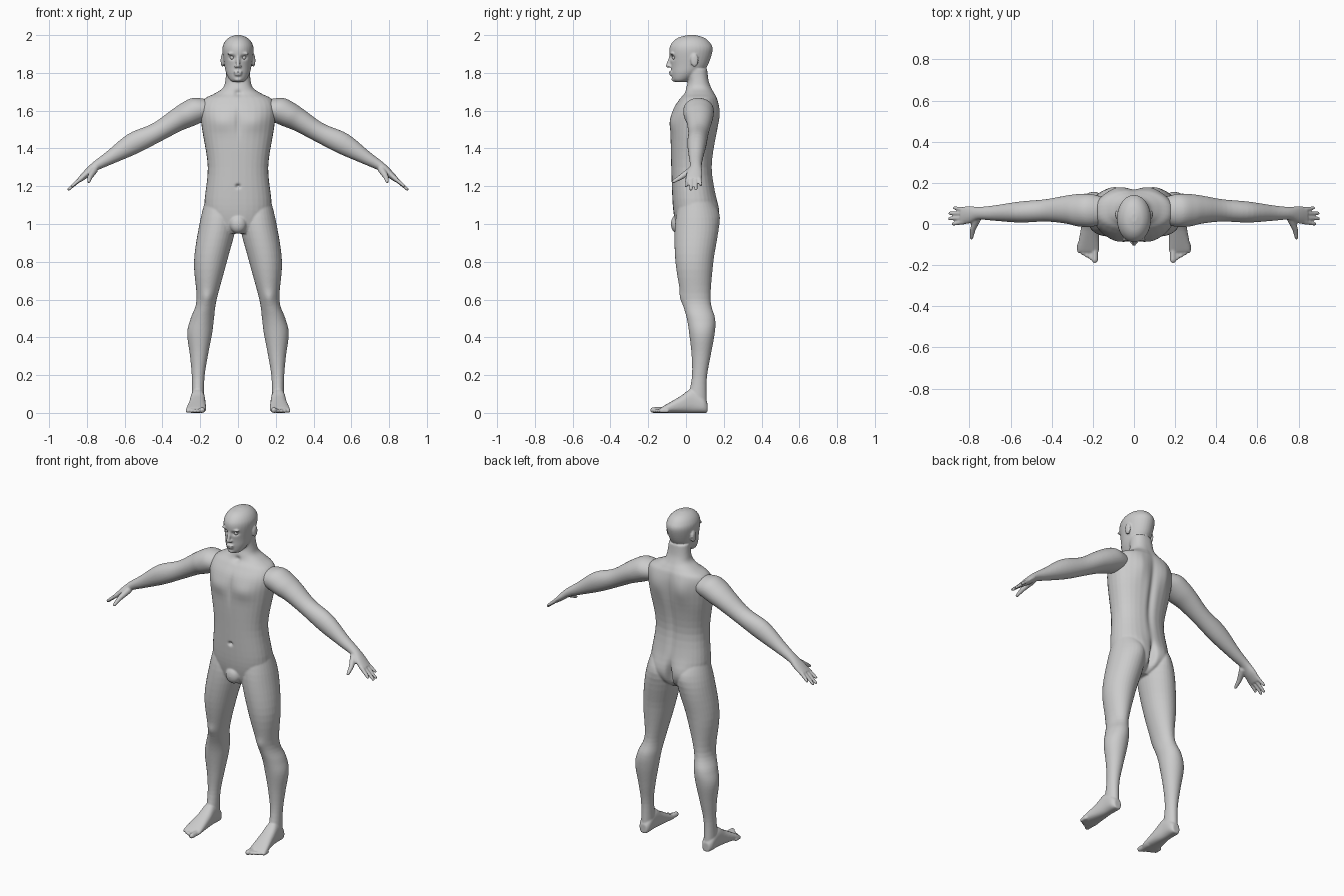
import bpy
import bmesh
import math
from mathutils import Vector, Matrix

cube = bpy.data.objects.get("Cube")
if cube:
    bpy.data.objects.remove(cube, do_unlink=True)

RIGHTWARD, BACKWARD, UPWARD = Matrix.Identity(3)
SIDES = {"left": 1, "right": -1}

grey = bpy.data.materials.new("matte grey")
grey.use_nodes = True
tone = (0.6, 0.6, 0.6, 1)
grey.diffuse_color = tone
grey.node_tree.nodes["Principled BSDF"].inputs["Base Color"].default_value = tone


def smooth_rows(rows, steps=5):
    """Interpolate between section rows with a smooth spline."""
    result = []
    last = len(rows) - 1
    for i in range(last):
        before, start = rows[max(i - 1, 0)], rows[i]
        end, after = rows[i + 1], rows[min(i + 2, last)]
        for step in range(steps):
            t = step / steps
            result.append([
                b + t * ((c - a) + t * ((2 * a - 5 * b + 4 * c - d)
                                        + t * (3 * (b - c) + d - a))) / 2
                for a, b, c, d in zip(before, start, end, after)])
    return result + [rows[-1]]


def rounded(value, power):
    return math.copysign(abs(value) ** (2 / power), value)


def loft(bm, rows, u, v, power=2, sides=32):
    """Skin rows of (x, y, z, half size along u, half size along v)."""
    rings = []
    for *centre, wide, deep in smooth_rows(rows):
        ring = []
        for k in range(sides):
            angle = math.tau * k / sides
            offset = u * wide * rounded(math.cos(angle), power)
            offset += v * deep * rounded(math.sin(angle), power)
            ring.append(bm.verts.new(Vector(centre) + offset))
        rings.append(ring)
    for lower, upper in zip(rings, rings[1:]):
        for k in range(sides):
            bm.faces.new((lower[k - 1], lower[k], upper[k], upper[k - 1]))
    bm.faces.new(reversed(rings[0]))
    bm.faces.new(rings[-1])


def stack(bm, rows, power=2):
    """Loft upright from rows of (z, x, half width, front y, back y)."""
    loft(bm, [(x, (front + back) / 2, z, width, (back - front) / 2)
              for z, x, width, front, back in rows], RIGHTWARD, BACKWARD, power)


def blob(bm, centre, size):
    place = Matrix.Translation(centre) @ Matrix.Diagonal((*size, 1))
    bmesh.ops.create_icosphere(bm, subdivisions=3, radius=1, matrix=place)


def digit(bm, start, end, root, tip, beads=16):
    """Tapered finger or toe with a rounded end."""
    for i in range(beads):
        t = i / (beads - 1)
        radius = root + (tip - root) * t
        blob(bm, Vector(start).lerp(Vector(end), t), [radius] * 3)


def finish(bm, name, voxel):
    """Fuse the overlapping shapes into one smooth skin."""
    bmesh.ops.recalc_face_normals(bm, faces=bm.faces)
    mesh = bpy.data.meshes.new(name)
    bm.to_mesh(mesh)
    bm.free()
    obj = bpy.data.objects.new(name, mesh)
    bpy.context.collection.objects.link(obj)
    fuse = obj.modifiers.new("fuse", "REMESH")
    fuse.mode = "VOXEL"
    fuse.voxel_size = voxel
    soften = obj.modifiers.new("soften", "SMOOTH")
    soften.iterations = 4
    graph = bpy.context.evaluated_depsgraph_get()
    fused = bpy.data.meshes.new_from_object(obj.evaluated_get(graph))
    obj.modifiers.clear()
    obj.data = fused
    fused.materials.clear()
    fused.materials.append(grey)
    fused.shade_smooth()
    return fused


def press(mesh, centre, size, push):
    """Move the skin softly along y around a spot and its mirror image."""
    for vert in mesh.vertices:
        spot = Vector((abs(vert.co.x), vert.co.y, vert.co.z)) - Vector(centre)
        if abs(spot.z) < 3 * size[-1]:
            distance = sum((s / r) ** 2 for s, r in zip(spot, size))
            vert.co.y += push * math.exp(-distance)


def mirrored_copy(bm):
    """Add the reflection of everything built so far."""
    copy = bmesh.ops.duplicate(bm, geom=bm.verts[:] + bm.edges[:] + bm.faces[:])
    verts = [item for item in copy["geom"] if isinstance(item, bmesh.types.BMVert)]
    bmesh.ops.scale(bm, vec=(-1, 1, 1), verts=verts)


body = bmesh.new()

# Legs
stack(body, [
    (1.14, .1, .07, -.03, .13), (1, .107, .097, -.058, .172), (.8, .146, .087, -.056, .145),
    (.6, .166, .053, -.022, .13), (.5, .189, .062, .004, .154), (.42, .203, .066, .017, .152),
    (.3, .207, .047, .03, .13), (.18, .211, .033, .03, .11), (.04, .212, .034, 0, .11)])

# Feet, with toes that step outward and back from the big toe
loft(body, [(x, y, tall / 2, wide, tall / 2) for x, y, wide, tall in (
    (.211, .113, .022, .055), (.212, .09, .035, .085), (.213, .03, .038, .125),
    (.215, -.03, .044, .088), (.222, -.12, .053, .036), (.22, -.137, .045, .025))],
    RIGHTWARD, UPWARD, 2.5)
for toe in range(5):
    x, radius = .19 + .019 * toe, .011 if toe else .015
    digit(body, (x, -.1, radius), (x, -.175 + .011 * toe, radius), radius, radius)

# Brows, nostrils and ears
blob(body, (.032, -.073, 1.902), (.026, .012, .007))
blob(body, (.012, -.087, 1.834), (.009, .009, .007))
blob(body, (.083, .045, 1.866), (.009, .021, .035))
mirrored_copy(body)

# Torso and neck
stack(body, [
    (.95, 0, .06, -.04, .1), (1, 0, .15, -.055, .155), (1.1, 0, .178, -.07, .165),
    (1.3, 0, .16, -.078, .138), (1.5, 0, .19, -.082, .165), (1.6, 0, .2, -.07, .172),
    (1.66, 0, .18, -.035, .165), (1.69, 0, .125, -.01, .152), (1.72, 0, .08, 0, .135),
    (1.76, 0, .067, .01, .12), (1.82, 0, .062, 0, .112)], 2.3)
blob(body, (0, -.045, 1), (.045, .035, .05))

# Head, nose, lips and chin
stack(body, [
    (1.752, 0, .03, -.06, 0), (1.766, 0, .046, -.072, .03), (1.8, 0, .063, -.078, .08),
    (1.84, 0, .072, -.08, .115), (1.92, 0, .083, -.089, .141), (1.96, 0, .073, -.074, .127),
    (1.987, 0, .048, -.04, .095), (2, 0, .015, .01, .05)])
digit(body, (0, -.082, 1.885), (0, -.096, 1.838), .008, .011)
blob(body, (0, -.08, 1.804), (.024, .011, .006))
blob(body, (0, -.078, 1.791), (.02, .011, .007))
blob(body, (0, -.064, 1.766), (.022, .013, .012))

# Muscle, bone and eye socket relief
skin = finish(body, "body", .005)
chest, shoulder_blade, buttock = (.09, -.08, 1.54), (.085, .165, 1.58), (.08, .16, 1.06)
press(skin, chest, (.07, .06, .05), -.012)
press(skin, shoulder_blade, (.05, .06, .08), .013)
press(skin, buttock, (.06, .06, .065), .016)
breastbone, navel, throat = (0, -.08, 1.54), (0, -.075, 1.2), (0, 0, 1.69)
press(skin, breastbone, (.014, .05, .08), .007)
press(skin, navel, (.012, .03, .01), .016)
press(skin, throat, (.018, .04, .016), .012)
spine, cleft = (0, .165, 1.4), (0, .16, 1.03)
press(skin, spine, (.02, .06, .22), -.014)
press(skin, cleft, (.016, .09, .07), -.035)
kneecap, eye_socket = (.165, -.025, .61), (.032, -.08, 1.881)
press(skin, kneecap, (.03, .03, .035), -.008)
press(skin, eye_socket, (.018, .03, .011), .014)

for label, side in SIDES.items():
    # Eyes
    eye = bmesh.new()
    blob(eye, (side * .031, -.062, 1.881), [.012] * 3)
    finish(eye, label + "_eye", .003)

    # Arms, wrists and palms
    arm = bmesh.new()
    loft(arm, [
        (.15, .065, 1.612, .065, .058), (.21, .066, 1.605, .08, .07),
        (.27, .067, 1.578, .079, .068), (.33, .07, 1.546, .068, .06),
        (.43, .066, 1.485, .054, .052), (.555, .058, 1.426, .051, .057),
        (.68, .053, 1.35, .037, .036), (.755, .052, 1.306, .031, .025),
        (.8, .045, 1.268, .042, .021), (.84, .04, 1.233, .042, .014)],
        BACKWARD, Vector((.47, 0, .88)))

    # Fingers fan out along an arc, longest in the middle
    for finger in range(4):
        short = (finger - 1.4) ** 2 / 100
        digit(arm, (.825, .01 + .02 * finger, 1.246),
              (.898 - short, .026 * finger, 1.182 + short), .012, .0085)

    # Thumbs
    knuckle = (.783, -.025, 1.25)
    digit(arm, (.762, .028, 1.285), knuckle, .02, .014)
    digit(arm, knuckle, (.79, -.067, 1.224), .014, .009)
    bmesh.ops.scale(arm, vec=(side, 1, 1), verts=arm.verts)
    finish(arm, label + "_arm", .005)
